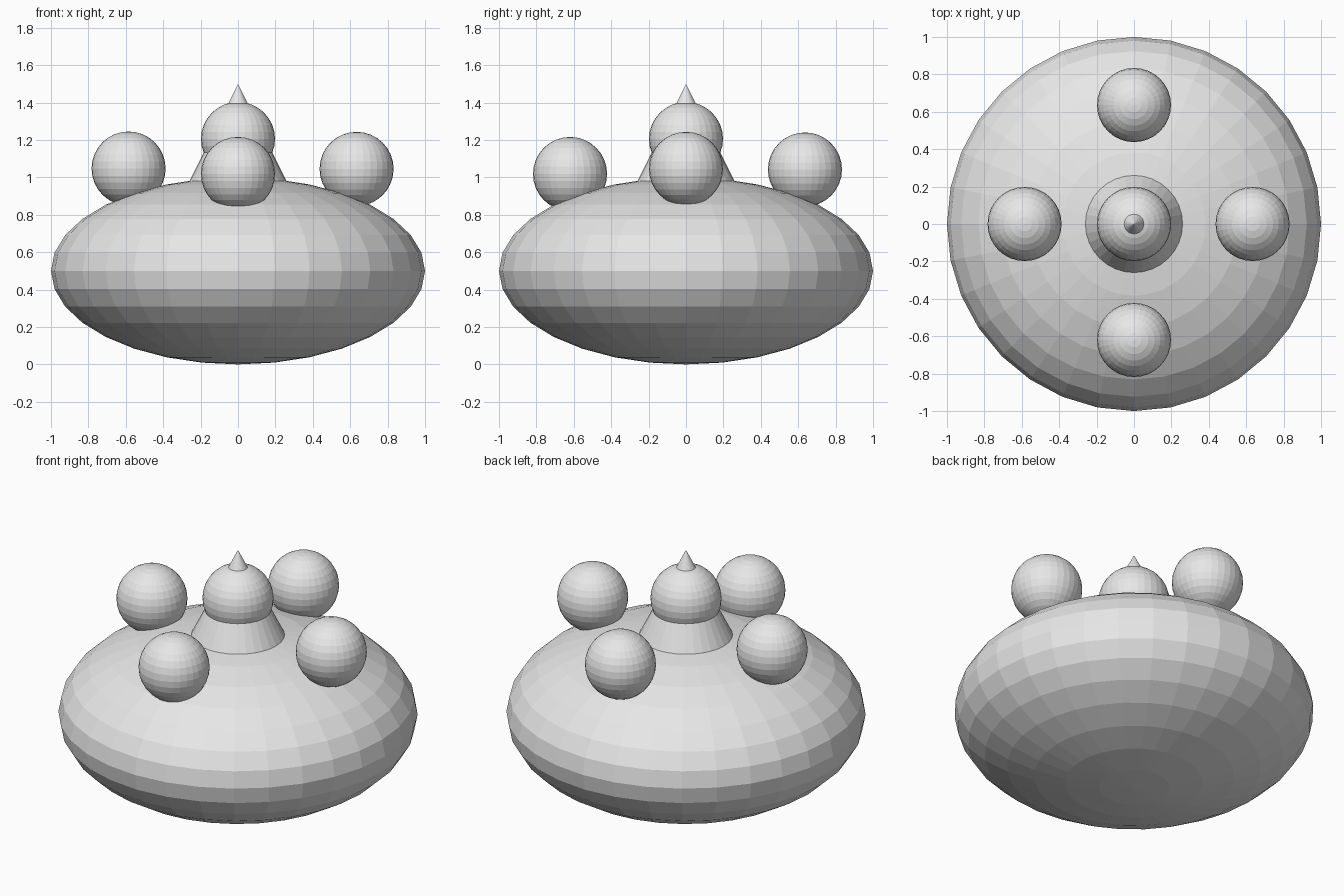
import bpy

cube = bpy.data.objects.get("Cube")
if cube:
    bpy.data.objects.remove(cube, do_unlink=True)

grey = bpy.data.materials.new("light_grey")
grey.use_nodes = True
colour = (0.8, 0.8, 0.8, 1)
grey.diffuse_color = colour
grey.node_tree.nodes["Principled BSDF"].inputs["Base Color"].default_value = colour


def finish(name):
    ob = bpy.context.object
    ob.name = name
    ob.data.materials.append(grey)
    return ob


def ball(name, location, radius, squash=1):
    bpy.ops.mesh.primitive_uv_sphere_add(
        segments=32, ring_count=16, radius=radius, location=location)
    finish(name).scale.z = squash


# Flattened main body
ball("body", (0, 0, 0.5), 1, 0.5)

# Tall central cone, sunk into the body, its tip poking out of the top ball
bpy.ops.mesh.primitive_cone_add(
    vertices=32, radius1=0.5, radius2=0, depth=1, location=(0, 0, 1))
finish("central_cone")

# Ball threaded on the cone and four balls around it
balls = {
    "top_ball": (0, 0, 1.205),
    "right_ball": (-0.585, 0, 1.047),
    "left_ball": (0.634, 0, 1.045),
    "front_ball": (0, -0.62, 1.018),
    "back_ball": (0, 0.636, 1.042),
}
for name, location in balls.items():
    ball(name, location, 0.198)
